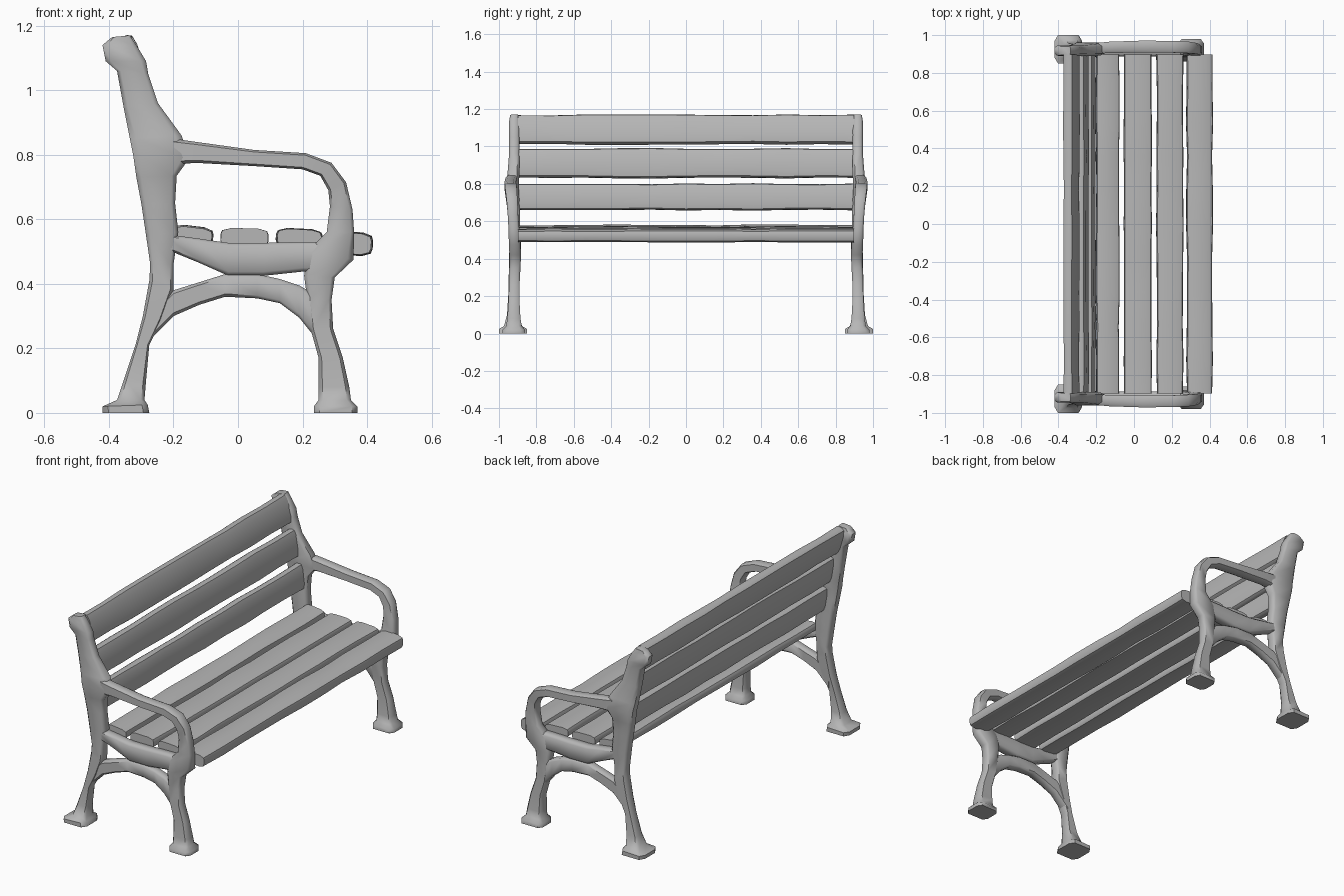
import bpy, bmesh, math, random
random.seed(4)

metal = bpy.data.materials.new("plain grey")
metal.diffuse_color = (0.47, 0.47, 0.47, 1)


def loft(name, rings, mirror=False):
    """Skin a list of equal-length point rings and cap both ends."""
    bm = bmesh.new()
    rows = [[bm.verts.new(p) for p in ring] for ring in rings]
    n = len(rows[0])
    for a, b in zip(rows, rows[1:]):
        for i in range(n):
            bm.faces.new((a[i], a[(i + 1) % n], b[(i + 1) % n], b[i]))
    bm.faces.new(rows[0])
    bm.faces.new(rows[-1])
    bmesh.ops.recalc_face_normals(bm, faces=bm.faces)
    mesh = bpy.data.meshes.new(name)
    bm.to_mesh(mesh)
    bm.free()
    mesh.materials.append(metal)
    ob = bpy.data.objects.new(name, mesh)
    bpy.context.collection.objects.link(ob)
    bpy.ops.object.select_all(action='DESELECT')
    ob.select_set(True)
    bpy.context.view_layer.objects.active = ob
    bpy.ops.object.shade_smooth_by_angle(angle=math.radians(50))
    if mirror:
        m = ob.modifiers.new("other end", 'MIRROR')
        m.use_axis = (False, True, False)
    return ob


OCTAGON = [(1, .6), (.75, 1), (-.75, 1), (-1, .6),
           (-1, -.6), (-.75, -1), (.75, -1), (1, -.6)]


def limb(name, stations):
    """Cast limb: each station is outer x, z, inner x, z, y centre, y half width."""
    rings = []
    for xa, za, xb, zb, yc, h in stations:
        cx, cz, dx, dz = (xa + xb) / 2, (za + zb) / 2, (xa - xb) / 2, (za - zb) / 2
        rings.append([(cx + u * dx, yc + v * h, cz + u * dz) for u, v in OCTAGON])
    return loft(name, rings, True)


def slat(name, x, z, width, thick, angle):
    """Board along y with rounded edges and a slightly uneven surface."""
    section = [(1, .35), (.93, .75), (.55, 1), (-.55, 1), (-.93, .75), (-1, .35),
               (-1, -.35), (-.93, -.75), (-.55, -1), (.55, -1), (.93, -.75), (1, -.35)]
    c, s = math.cos(angle), math.sin(angle)
    rings = []
    for k in range(11):
        y = -0.897 + 1.794 * k / 10
        w = width / 2 + random.uniform(-.003, .003)
        t = thick / 2 + random.uniform(-.003, .003)
        rings.append([(x + u * w * c - v * t * s, y, z + u * w * s + v * t * c)
                      for u, v in section])
    return loft(name, rings)


# Back post running down into the flared rear foot
limb("back_post_and_leg", [
    (-.39, 1.165, -.335, 1.17, .918, .022),
    (-.42, 1.14, -.315, 1.14, .918, .027),
    (-.41, 1.09, -.285, 1.09, .918, .028),
    (-.375, 1.06, -.278, 1.05, .918, .028),
    (-.355, .95, -.248, .96, .918, .028),
    (-.335, .85, -.175, .86, .922, .032),
    (-.325, .80, -.15, .79, .928, .034),
    (-.315, .73, -.19, .735, .922, .030),
    (-.30, .65, -.195, .65, .918, .030),
    (-.285, .55, -.185, .56, .916, .030),
    (-.272, .46, -.20, .46, .913, .031),
    (-.275, .41, -.20, .38, .915, .031),
    (-.295, .30, -.235, .29, .918, .030),
    (-.318, .21, -.275, .21, .922, .028),
    (-.355, .10, -.285, .10, .925, .032),
    (-.375, .04, -.29, .04, .925, .048),
    (-.42, .02, -.28, .025, .925, .075),
    (-.42, 0, -.275, 0, .925, .075)])

# Armrest curving down into the front leg and foot
limb("armrest_and_front_leg", [
    (-.20, .85, -.20, .77, .93, .028),
    (-.13, .84, -.13, .775, .935, .030),
    (.05, .815, .05, .765, .94, .031),
    (.21, .805, .20, .755, .938, .031),
    (.29, .775, .255, .735, .935, .031),
    (.335, .715, .28, .69, .93, .029),
    (.355, .63, .285, .64, .925, .028),
    (.36, .56, .275, .56, .92, .029),
    (.358, .475, .215, .50, .916, .031),
    (.30, .42, .205, .425, .913, .031),
    (.29, .35, .215, .35, .915, .030),
    (.295, .26, .225, .26, .918, .028),
    (.325, .17, .25, .17, .92, .030),
    (.345, .08, .25, .08, .92, .035),
    (.35, .04, .25, .04, .92, .042),
    (.37, .02, .235, .02, .92, .060),
    (.37, 0, .235, 0, .92, .060)])

# Seat rail at each end
limb("seat_rail", [(x, t, x, b, .916, .029) for x, t, b in [
    (-.23, .555, .51), (-.12, .54, .465), (-.03, .527, .425),
    (.08, .527, .425), (.20, .53, .438), (.28, .53, .438)]])

# Arched brace between the legs
limb("leg_arch", [(x, t, x, b, .917, .027) for x, t, b in [
    (-.28, .30, .22), (-.20, .38, .30), (-.12, .405, .335), (-.04, .43, .36),
    (.06, .43, .355), (.13, .415, .34), (.19, .395, .295), (.25, .36, .22)]])

# Seat boards: x, z, width, thickness, tilt
for i, spec in enumerate([(-.14, .55, .122, .054, -.12), (.02, .543, .144, .054, -.02),
                          (.19, .542, .14, .056, -.05), (.347, .525, .137, .068, -.06)]):
    slat(f"seat_slat_{i + 1}", *spec)

# Backrest boards, leaning back
for i, spec in enumerate([(-.236, .73, .14, .058, math.pi / 2 + .14),
                          (-.276, .91, .157, .058, math.pi / 2 + .17),
                          (-.331, 1.09, .157, .06, math.pi / 2 + .28)]):
    slat(f"back_slat_{i + 1}", *spec)
